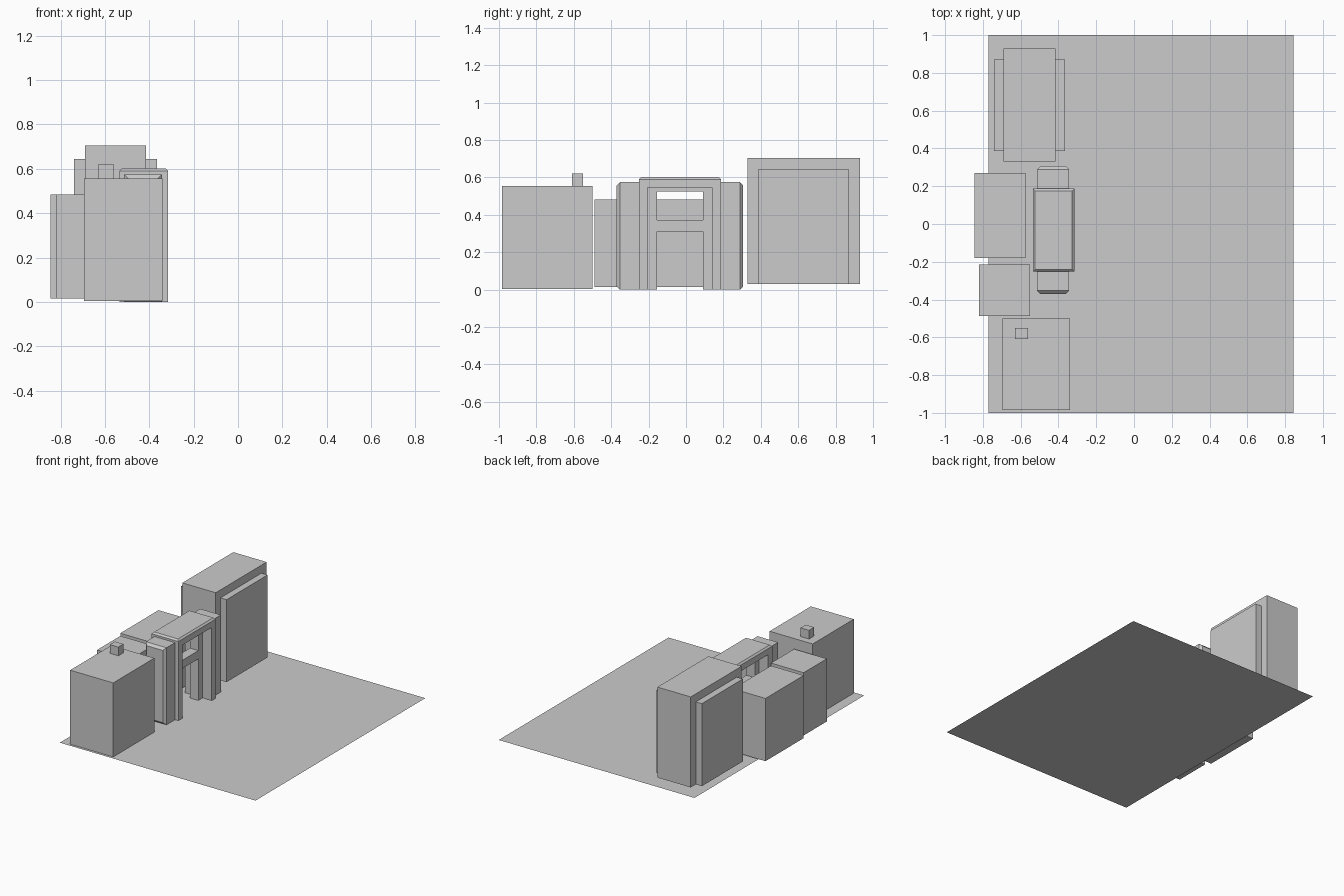
import bpy, bmesh

if "Cube" in bpy.data.objects:
    bpy.data.objects.remove(bpy.data.objects["Cube"])

GATE_Y = -0.0325


def finish(name, bm):
    bmesh.ops.recalc_face_normals(bm, faces=bm.faces[:])
    me = bpy.data.meshes.new(name)
    bm.to_mesh(me)
    bm.free()
    ob = bpy.data.objects.new(name, me)
    bpy.context.collection.objects.link(ob)
    return ob


def prism(name, profile, x0, x1, keep=None, bevel=0.0):
    """Extrude a (y, z) profile along x; bevel edges whose verts all pass keep."""
    bm = bmesh.new()
    face = bm.faces.new([bm.verts.new((x0, y, z)) for y, z in profile])
    ext = bmesh.ops.extrude_face_region(bm, geom=[face])
    verts = [g for g in ext["geom"] if isinstance(g, bmesh.types.BMVert)]
    bmesh.ops.translate(bm, verts=verts, vec=(x1 - x0, 0, 0))
    bmesh.ops.recalc_face_normals(bm, faces=bm.faces[:])
    if bevel:
        edges = [e for e in bm.edges if all(keep(v.co) for v in e.verts)]
        bmesh.ops.bevel(bm, geom=edges, offset=bevel, segments=1, affect='EDGES')
    return finish(name, bm)


def box(name, x0, x1, y0, y1, z0, z1, keep=None, bevel=0.0):
    return prism(name, [(y0, z0), (y1, z0), (y1, z1), (y0, z1)], x0, x1, keep, bevel)


# Flat ground sheet
bm = bmesh.new()
bm.faces.new([bm.verts.new(p) for p in
              ((-0.77, -1, 0), (0.845, -1, 0), (0.845, 1, 0), (-0.77, 1, 0))])
finish("ground_sheet", bm)

# Plain blocks
box("front_house", -0.695, -0.34, -0.985, -0.50, 0.003, 0.555)
box("chimney", -0.63, -0.56, -0.61, -0.55, 0.55, 0.62)
box("small_rear_house", -0.82, -0.55, -0.488, -0.215, 0.015, 0.483)
box("large_rear_house", -0.845, -0.575, -0.18, 0.27, 0.015, 0.483)
box("tower_core", -0.69, -0.415, 0.33, 0.93, 0.03, 0.705)
box("tower_wide_block", -0.74, -0.365, 0.387, 0.87, 0.03, 0.645)

# Gate: main arch with a bevelled roof edge
g = GATE_Y
arch = [(g - 0.22, 0), (g - 0.1725, 0), (g - 0.1725, 0.545), (g + 0.1725, 0.545),
        (g + 0.1725, 0), (g + 0.22, 0), (g + 0.22, 0.602), (g - 0.22, 0.602)]
prism("gate_arch", arch, -0.535, -0.315, lambda c: c.z > 0.6, 0.012)

# Recessed inner frame
frame = [(g - 0.1725, 0), (g - 0.1225, 0), (g - 0.1225, 0.525), (g + 0.1225, 0.525),
         (g + 0.1225, 0), (g + 0.1725, 0), (g + 0.1725, 0.545), (g - 0.1725, 0.545)]
prism("gate_inner_frame", frame, -0.46, -0.39)
box("gate_crossbar", -0.46, -0.39, g - 0.1225, g + 0.1225, 0.31, 0.372)

# Side buttresses with chamfered outer corners
for side, label in ((-1, "front"), (1, "back")):
    ya, yb = sorted((g + side * 0.215, g + side * 0.3385))
    box("gate_buttress_" + label, -0.513, -0.343, ya, yb, 0, 0.575,
        lambda c, s=side: s * (c.y - GATE_Y) > 0.3, 0.018)
